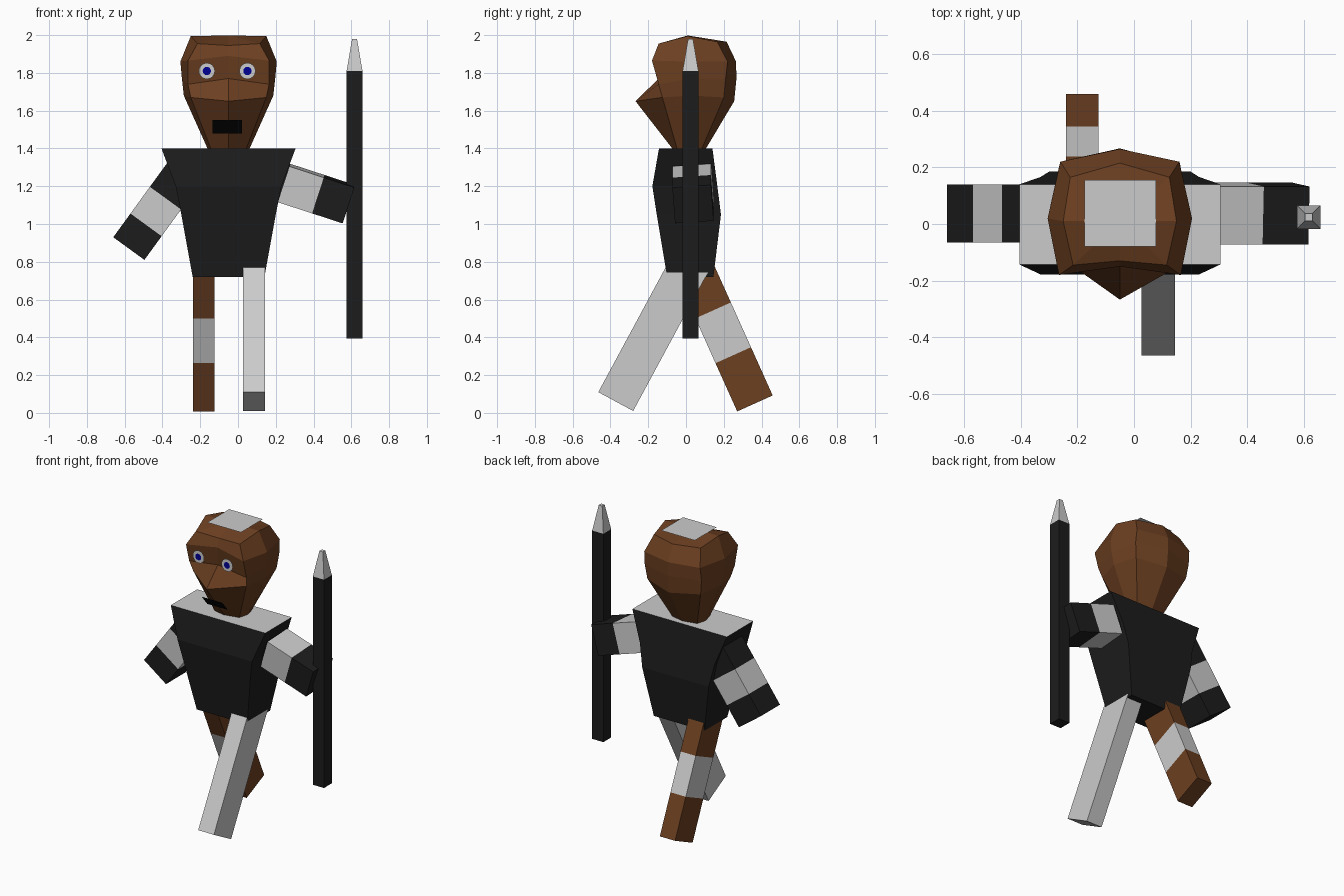
import bpy, bmesh, math
from mathutils import Vector, Matrix

if "Cube" in bpy.data.objects:
    bpy.data.objects.remove(bpy.data.objects["Cube"])


def mat(name, rgb):
    m = bpy.data.materials.new(name)
    m.diffuse_color = (*rgb, 1)
    m.use_nodes = True
    m.node_tree.nodes["Principled BSDF"].inputs["Base Color"].default_value = m.diffuse_color
    return m


BLACK = mat("black_cloth", (0.012, 0.012, 0.012))
BROWN = mat("brown", (0.15, 0.05, 0.015))
BLUE = mat("blue", (0.0, 0.0, 0.3))
DARK = mat("mouth_black", (0.002, 0.002, 0.002))
GREY = mat("grey", (0.6, 0.6, 0.6))


def loft(name, rings, mats, bands=None, apex=None, top=None):
    """Skin closed rings; bands = material index per segment, top = index of top cap."""
    bm = bmesh.new()
    loops = [[bm.verts.new(p) for p in r] for r in rings]
    n = len(rings[0])
    for k, (a, b) in enumerate(zip(loops, loops[1:])):
        for i in range(n):
            j = (i + 1) % n
            f = bm.faces.new((a[i], a[j], b[j], b[i]))
            f.material_index = bands[k] if bands else 0
    bm.faces.new(loops[0][::-1]).material_index = bands[0] if bands else 0
    if apex:
        tip = bm.verts.new(apex)
        for i in range(n):
            bm.faces.new((loops[-1][i], loops[-1][(i + 1) % n], tip))
    else:
        f = bm.faces.new(loops[-1])
        f.material_index = top if top is not None else (bands[-1] if bands else 0)
    bmesh.ops.recalc_face_normals(bm, faces=bm.faces)
    return finish(name, bm, mats)


def finish(name, bm, mats):
    me = bpy.data.meshes.new(name)
    bm.to_mesh(me)
    bm.free()
    for m in mats:
        me.materials.append(m)
    ob = bpy.data.objects.new(name, me)
    bpy.context.collection.objects.link(ob)
    return ob


def rect(x0, x1, y0, y1, z):
    return [(x0, y0, z), (x1, y0, z), (x1, y1, z), (x0, y1, z)]


def limb(name, end, axis, side, w, d, stops, mats, bands, roll=0):
    """Box limb starting at its free end, striped along its axis."""
    a = Vector(axis).normalized()
    rot = Matrix.Rotation(math.radians(roll), 3, a)
    s = rot @ Vector(side)
    t = a.cross(s)
    rings = []
    for h in stops:
        c = Vector(end) + a * h
        rings.append([c + s * (i * w / 2) + t * (j * d / 2)
                      for i, j in ((-1, -1), (1, -1), (1, 1), (-1, 1))])
    return loft(name, rings, mats, bands)


def sheet(name, points, m):
    bm = bmesh.new()
    bm.faces.new([bm.verts.new(p) for p in points])
    return finish(name, bm, [m])


CX = -0.05

# Torso with light top
torso = [(0.19, -0.10, 0.145, 0.72), (0.25, -0.155, 0.185, 1.05),
         (0.28, -0.178, 0.166, 1.20), (0.355, -0.143, 0.14, 1.40)]
loft("torso", [rect(CX - w, CX + w, y0, y1, z) for w, y0, y1, z in torso],
     [BLACK, GREY], top=1)

# Faceted head: half rings running front centre to back centre, mirrored
half = [
    [(0, -.065, 1.39), (.09, -.045, 1.39), (.107, .02, 1.39), (.09, .08, 1.39), (0, .10, 1.39)],
    [(0, -.267, 1.65), (.20, -.125, 1.67), (.237, .03, 1.68), (.20, .20, 1.67), (0, .255, 1.65)],
    [(0, -.145, 1.77), (.215, -.145, 1.74), (.247, .02, 1.77), (.213, .21, 1.77), (0, .267, 1.77)],
    [(0, -.15, 1.89), (.215, -.18, 1.865), (.255, .02, 1.86), (.21, .22, 1.86), (0, .265, 1.86)],
    [(0, -.13, 1.945), (.165, -.145, 1.955), (.20, .01, 1.995), (.175, .165, 1.965), (0, .215, 1.965)],
]
rings = []
for h in half:
    full = h + [(-x, y, z) for x, y, z in h[-2:0:-1]]
    rings.append([(x + CX, y, z) for x, y, z in full])
loft("head", rings, [BROWN], apex=(CX, 0.01, 1.998))

# Flat patch on the crown, and mouth lying along the jaw
sheet("crown_patch", rect(-0.175, 0.078, -0.08, 0.155, 2.0), GREY)
sheet("mouth", [(-0.135, -0.138, 1.48), (0.02, -0.138, 1.48),
                (0.02, -0.196, 1.55), (-0.135, -0.196, 1.55)], DARK)

# Eyes: flat discs with a pupil
for label, x in (("left", -0.165), ("right", 0.05)):
    for part, r, y, m in (("eye", 0.043, -0.188, GREY), ("pupil", 0.022, -0.191, BLUE)):
        sheet(f"{label}_{part}",
              [(x + r * math.cos(i * math.pi / 8), y, 1.81 + r * math.sin(i * math.pi / 8))
               for i in range(16)], m)

# Arms with a pale band
limb("left_arm", (-0.578, 0.037, 0.87), (0.588, 0, 0.809), (0, 1, 0), 0.205, 0.204,
     (0, 0.155, 0.33, 0.49), [BLACK, GREY], (0, 1, 0))
limb("right_arm", (0.587, 0.037, 1.105), (-0.95, 0, 0.31), (0, 1, 0), 0.205, 0.2,
     (0, 0.17, 0.36, 0.5), [BLACK, GREY], (0, 1, 0), roll=-4)

# Legs in mid stride
limb("left_leg", (-0.182, 0.365, 0.05), (0, -0.41, 0.912), (1, 0, 0), 0.115, 0.206,
     (0, 0.28, 0.54, 0.82), [BROWN, GREY], (0, 1, 0))
limb("right_leg", (0.085, -0.372, 0.06), (0, 0.475, 0.88), (1, 0, 0), 0.118, 0.21,
     (0, 0.84), [GREY], (0,))

# Spear shaft and blunt tip
SX, SY = 0.617, 0.024
def square(r, z):
    return rect(SX - r, SX + r, SY - r, SY + r, z)
loft("spear_shaft", [square(0.042, 0.395), square(0.042, 1.81)], [BLACK])
loft("spear_tip", [square(0.042, 1.81), square(0.013, 1.98)], [GREY])
